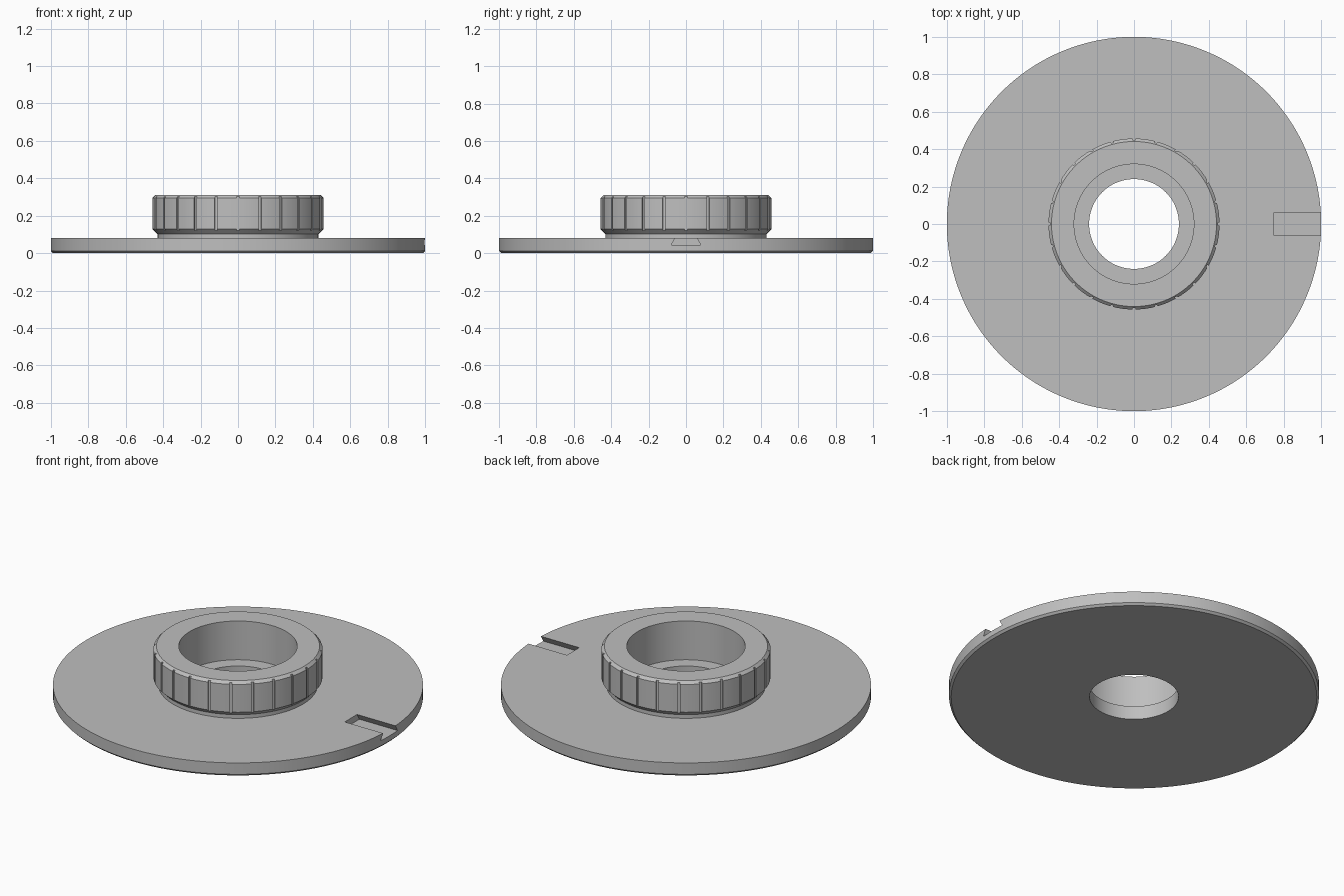
import bpy
import bmesh
from math import cos, sin, pi, radians
from mathutils import Matrix

if "Cube" in bpy.data.objects:
    bpy.data.objects.remove(bpy.data.objects["Cube"], do_unlink=True)

grey = bpy.data.materials.new("plain grey")
grey.use_nodes = True
colour = (0.52, 0.52, 0.52, 1)
grey.diffuse_color = colour
grey.node_tree.nodes["Principled BSDF"].inputs["Base Color"].default_value = colour

SEGMENTS = 192
GROOVES = 24


def finish(bm, name):
    bmesh.ops.recalc_face_normals(bm, faces=bm.faces)
    mesh = bpy.data.meshes.new(name)
    bm.to_mesh(mesh)
    bm.free()
    mesh.materials.append(grey)
    obj = bpy.data.objects.new(name, mesh)
    bpy.context.collection.objects.link(obj)
    return obj


def lathe(name, profile):
    """Revolve a closed (radius, height) profile around z."""
    bm = bmesh.new()
    rings = []
    for i in range(SEGMENTS):
        a = 2 * pi * i / SEGMENTS
        rings.append([bm.verts.new((r * cos(a), r * sin(a), z)) for r, z in profile])
    n = len(profile)
    for i, ring in enumerate(rings):
        after = rings[(i + 1) % SEGMENTS]
        for j in range(n):
            k = (j + 1) % n
            bm.faces.new((ring[j], after[j], after[k], ring[k]))
    return finish(bm, name)


def select_only(obj):
    bpy.ops.object.select_all(action="DESELECT")
    obj.select_set(True)
    bpy.context.view_layer.objects.active = obj


def cut(obj, cutter):
    """Subtract the cutter, then remove it."""
    cutter.hide_render = True
    mod = obj.modifiers.new("cut", "BOOLEAN")
    mod.operation = "DIFFERENCE"
    mod.solver = "EXACT"
    mod.object = cutter
    select_only(obj)
    bpy.ops.object.modifier_apply(modifier=mod.name)
    bpy.data.objects.remove(cutter, do_unlink=True)


# Flat disc with a centre hole and a chamfered lower rim
disc = lathe("base_disc", [(0.24, 0), (0.988, 0), (1, 0.012), (1, 0.08), (0.24, 0.08)])

# Dovetail slot at the rim, wider at its floor
bm = bmesh.new()
section = [(-0.08, 0.043), (0.08, 0.043), (0.058, 0.08), (0.046, 0.1), (-0.046, 0.1), (-0.058, 0.08)]
end = bm.faces.new([bm.verts.new((0.745, y, z)) for y, z in section])
side = bmesh.ops.extrude_face_region(bm, geom=[end])
moved = [v for v in side["geom"] if isinstance(v, bmesh.types.BMVert)]
bmesh.ops.translate(bm, verts=moved, vec=(0.4, 0, 0))
cut(disc, finish(bm, "slot_cutter"))

# Hollow collar on a slightly narrower neck
collar = lathe("grip_collar", [
    (0.32, 0.08), (0.43, 0.08), (0.43, 0.102), (0.457, 0.129),
    (0.457, 0.295), (0.441, 0.311), (0.32, 0.311)])

# Narrow grip grooves around the collar
bm = bmesh.new()
for i in range(GROOVES):
    place = (Matrix.Rotation(2 * pi * i / GROOVES, 4, "Z")
             @ Matrix.Translation((0.48, 0, 0.22))
             @ Matrix.Diagonal((0.062, 0.014, 0.3, 1)))
    bmesh.ops.create_cube(bm, size=1, matrix=place)
cut(collar, finish(bm, "groove_cutter"))

for obj in (disc, collar):
    select_only(obj)
    bpy.ops.object.shade_smooth_by_angle(angle=radians(25))
